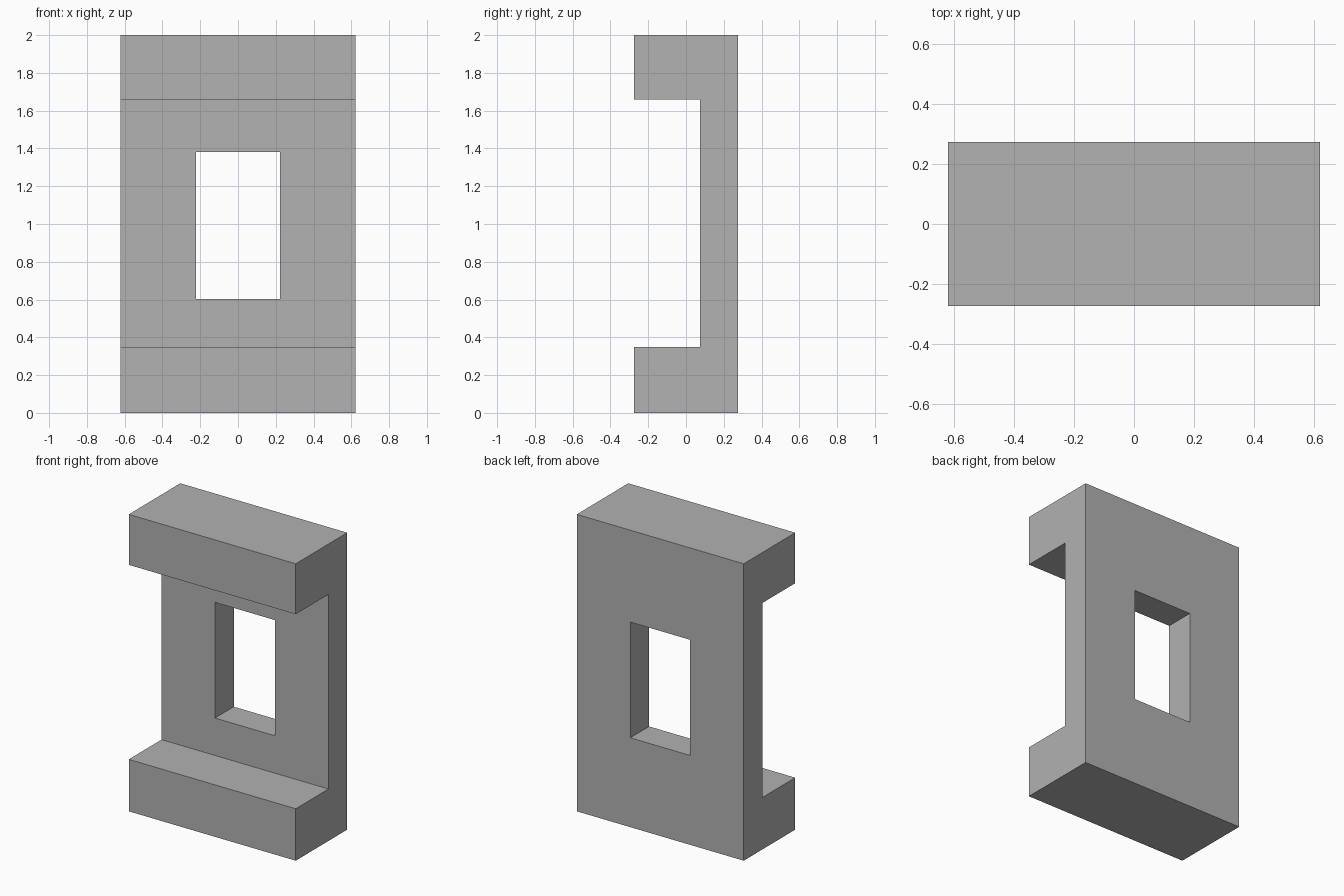
import bpy
import bmesh

cube = bpy.data.objects.get("Cube")
if cube:
    bpy.data.objects.remove(cube, do_unlink=True)

HALF_WIDTH, HALF_DEPTH, HEIGHT = 0.622, 0.274, 2.0
WALL_FRONT = 0.074                       # front face of the thin wall
LEDGE_TOP, LINTEL_BOTTOM = 0.35, 1.66
HOLE_HALF, HOLE_LOW, HOLE_HIGH = 0.223, 0.602, 1.381

grey = bpy.data.materials.new("plain grey")
grey.use_nodes = True
colour = (0.445, 0.445, 0.445, 1)
grey.diffuse_color = colour
grey.node_tree.nodes["Principled BSDF"].inputs["Base Color"].default_value = colour


def extrude_along_x(name, profile, half):
    """Extrude a (y, z) outline from -half to +half in x."""
    bm = bmesh.new()
    face = bm.faces.new([bm.verts.new((-half, y, z)) for y, z in profile])
    result = bmesh.ops.extrude_face_region(bm, geom=[face])
    moved = [v for v in result["geom"] if isinstance(v, bmesh.types.BMVert)]
    bmesh.ops.translate(bm, verts=moved, vec=(2 * half, 0, 0))
    bmesh.ops.recalc_face_normals(bm, faces=bm.faces)
    mesh = bpy.data.meshes.new(name)
    bm.to_mesh(mesh)
    bm.free()
    mesh.materials.append(grey)
    obj = bpy.data.objects.new(name, mesh)
    bpy.context.collection.objects.link(obj)
    return obj


# C-shaped frame: bottom ledge, thin wall and top lintel
frame = extrude_along_x("window_frame", [
    (-HALF_DEPTH, 0), (HALF_DEPTH, 0), (HALF_DEPTH, HEIGHT), (-HALF_DEPTH, HEIGHT),
    (-HALF_DEPTH, LINTEL_BOTTOM), (WALL_FRONT, LINTEL_BOTTOM),
    (WALL_FRONT, LEDGE_TOP), (-HALF_DEPTH, LEDGE_TOP)], HALF_WIDTH)

# Rectangular opening through the wall
cutter = extrude_along_x("opening_cutter", [
    (0, HOLE_LOW), (0.5, HOLE_LOW), (0.5, HOLE_HIGH), (0, HOLE_HIGH)], HOLE_HALF)
cutter.hide_render = True
cut = frame.modifiers.new("opening", "BOOLEAN")
cut.operation = "DIFFERENCE"
cut.solver = "EXACT"
cut.object = cutter
bpy.context.view_layer.objects.active = frame
bpy.ops.object.modifier_apply(modifier=cut.name)
bpy.data.objects.remove(cutter, do_unlink=True)
